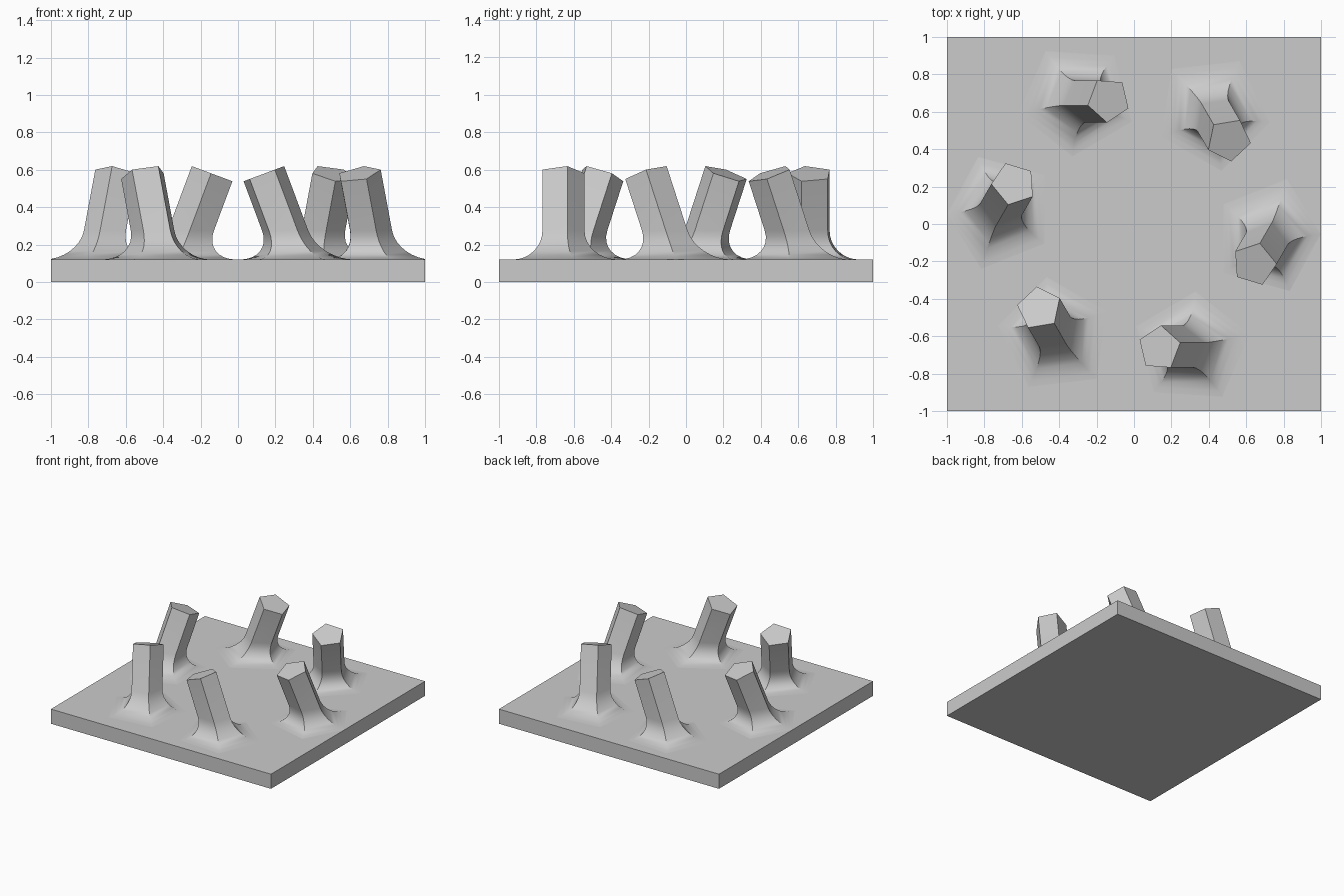
import bpy, bmesh, math
from mathutils import Vector, Matrix

if "Cube" in bpy.data.objects:
    bpy.data.objects.remove(bpy.data.objects["Cube"])

PLATE_TOP = 0.12
TILT = math.radians(20.5)      # lean of every post
RADIUS = 0.122                 # pentagon circumradius
SPREAD = 0.15                  # width of the flared foot
RISE = 0.165                   # height of the flare along the post
STEPS = 8

grey = bpy.data.materials.new("light_grey")
grey.diffuse_color = (0.6, 0.6, 0.6, 1)
grey.use_nodes = True
grey.node_tree.nodes["Principled BSDF"].inputs["Base Color"].default_value = grey.diffuse_color


def finish(bm, name):
    mesh = bpy.data.meshes.new(name)
    bm.to_mesh(mesh)
    bm.free()
    mesh.materials.append(grey)
    obj = bpy.data.objects.new(name, mesh)
    bpy.context.collection.objects.link(obj)
    return obj


# Square base plate
bm = bmesh.new()
bmesh.ops.create_cube(bm, size=1, matrix=Matrix.Translation((0, 0, PLATE_TOP / 2))
                      @ Matrix.Diagonal((2, 2, PLATE_TOP, 1)))
finish(bm, "base_plate")

# Cap, foot and skirt outlines of one leaning pentagonal post
axis = Vector((-math.sin(TILT), 0, math.cos(TILT)))
across = Vector((math.cos(TILT), 0, math.sin(TILT)))
side = Vector((0, 1, 0))
centre = Vector((0.136, -0.664, 0.578))
cap, foot = [], []
for k in range(5):
    a = math.radians(86 + 72 * k)
    p = centre + RADIUS * (math.cos(a) * across + math.sin(a) * side)
    cap.append(p)
    foot.append(p - axis * ((p.z - PLATE_TOP) / axis.z))


def outward(p, q):
    d = (q - p).normalized()
    return Vector((d.y, -d.x, 0))


skirt = []
for k in range(5):
    n1 = outward(foot[k - 1], foot[k])
    n2 = outward(foot[k], foot[(k + 1) % 5])
    skirt.append(foot[k] + (n1 + n2) * (SPREAD / (1 + n1.dot(n2))))

# Rings from the cap down through the concave flare to the plate
rings = [cap]
for s in range(STEPS + 1):
    t = math.pi / 2 * s / STEPS
    rings.append([f + axis * RISE * (1 - math.sin(t)) + (b - f) * (1 - math.cos(t))
                  for f, b in zip(foot, skirt)])

# Six posts around the plate
for i in range(6):
    turn = Matrix.Rotation(math.radians(60 * i), 3, 'Z')
    bm = bmesh.new()
    grid = []
    for ring in rings:
        row = []
        for p in ring:
            w = turn @ p
            w.x = max(-1, min(1, w.x))
            w.y = max(-1, min(1, w.y))
            row.append(bm.verts.new(w))
        grid.append(row)
    bm.faces.new(grid[0])
    for upper, lower in zip(grid, grid[1:]):
        for k in range(5):
            m = (k + 1) % 5
            bm.faces.new((lower[k], lower[m], upper[m], upper[k]))
    post = finish(bm, f"leaning_post_{i + 1}")
    bpy.ops.object.select_all(action='DESELECT')
    post.select_set(True)
    bpy.context.view_layer.objects.active = post
    bpy.ops.object.shade_smooth_by_angle(angle=math.radians(35))
